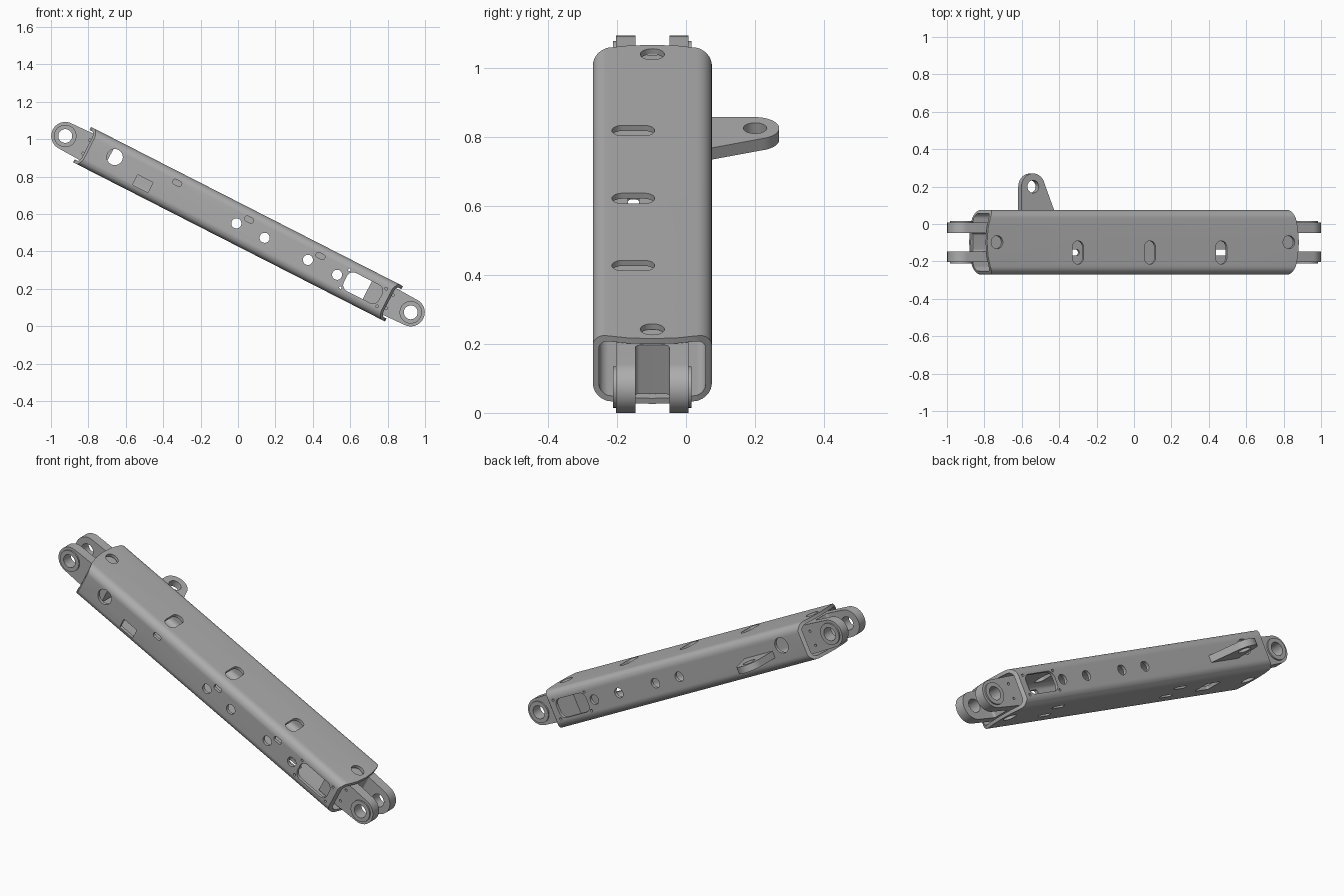
import bpy, bmesh, math
from mathutils import Matrix

if "Cube" in bpy.data.objects:
    bpy.data.objects.remove(bpy.data.objects["Cube"])

steel = bpy.data.materials.new("grey_steel")
steel.use_nodes = True
GREY = (0.42, 0.42, 0.42, 1)
steel.diffuse_color = GREY
steel.node_tree.nodes["Principled BSDF"].inputs["Base Color"].default_value = GREY

# The arm is modelled lying along x, then tilted into place
PLACE = Matrix.Translation((0, -0.0975, 0.546)) @ Matrix.Rotation(math.radians(27.04), 4, 'Y')
HALF_Y, HALF_Z, WALL = 0.1725, 0.106, 0.018
EYE, EYE_R = 1.037, 0.075


def arc(cx, cy, r, a0, a1, n):
    angles = [math.radians(a0 + (a1 - a0) * i / n) for i in range(n + 1)]
    return [(cx + r * math.cos(a), cy + r * math.sin(a)) for a in angles]


def rounded(cx, cy, hx, hy, r, n=8):
    pts = []
    for i, (sx, sy) in enumerate(((1, 1), (-1, 1), (-1, -1), (1, -1))):
        pts += arc(cx + sx * (hx - r), cy + sy * (hy - r), r, 90 * i, 90 * i + 90, n)
    return pts


def circle(cx, cy, r):
    return rounded(cx, cy, r, r, r)


def prism(axis, outline, lo, hi):
    return axis, outline, lo, hi


def mesh_object(name, prisms):
    bm = bmesh.new()
    place = {'X': lambda a, b, t: (t, a, b),
             'Y': lambda a, b, t: (a, t, b),
             'Z': lambda a, b, t: (a, b, t)}
    for axis, outline, lo, hi in prisms:
        clean = [p for i, p in enumerate(outline) if math.dist(p, outline[i - 1]) > 1e-5]
        rings = [[bm.verts.new(place[axis](a, b, t)) for a, b in clean] for t in (lo, hi)]
        bm.faces.new(rings[0])
        bm.faces.new(rings[1])
        for i in range(len(clean)):
            bm.faces.new((rings[0][i - 1], rings[0][i], rings[1][i], rings[1][i - 1]))
    bmesh.ops.recalc_face_normals(bm, faces=bm.faces)
    mesh = bpy.data.meshes.new(name)
    bm.to_mesh(mesh)
    bm.free()
    mesh.materials.append(steel)
    obj = bpy.data.objects.new(name, mesh)
    bpy.context.collection.objects.link(obj)
    return obj


def part(name, solids, *steps):
    """Build solids, apply (operation, prisms) booleans, shade and place."""
    obj = mesh_object(name, solids)
    bpy.ops.object.select_all(action='DESELECT')
    bpy.context.view_layer.objects.active = obj
    obj.select_set(True)
    for operation, prisms in steps:
        cutter = mesh_object("cutter", prisms)
        cutter.hide_render = True
        mod = obj.modifiers.new("cut", 'BOOLEAN')
        mod.operation, mod.object, mod.solver = operation, cutter, 'EXACT'
        bpy.ops.object.modifier_apply(modifier=mod.name)
        bpy.data.objects.remove(cutter)
    bpy.ops.object.shade_smooth_by_angle(angle=math.radians(30))
    obj.matrix_world = PLACE
    return obj


# Openings in the tube walls
def front(outline):
    return prism('Y', outline, -HALF_Y - 0.02, -HALF_Y + 0.03)


def back(outline):
    return prism('Y', outline, HALF_Y - 0.03, HALF_Y + 0.02)


def top(outline):
    return prism('Z', outline, HALF_Z - 0.03, HALF_Z + 0.02)


def bottom(outline):
    return prism('Z', outline, -HALF_Z - 0.02, -HALF_Z + 0.03)


side_shapes = [circle(-0.75, 0.02, 0.043), rounded(0.75, 0, 0.105, 0.054, 0.036)]
side_shapes += [circle(x, 0, 0.027) for x in (-0.01, 0.16, 0.42, 0.595)]
side_shapes += [circle(x, z, 0.007) for x in (0.642, 0.862) for z in (-0.053, 0.053)]
openings = [wall(s) for s in side_shapes for wall in (front, back)]
openings.append(front(rounded(-0.552, -0.038, 0.046, 0.03, 0.004)))
for x in (-0.39, 0.042, 0.47):
    openings.append(front(rounded(x, 0.049, 0.025, 0.014, 0.012)))
    openings.append(top(rounded(x, -0.055, 0.033, 0.062, 0.032)))
for x in (-0.876, 0.876):
    openings += [wall(circle(x, 0, 0.035)) for wall in (top, bottom)]
for x in (-0.325, 0.57):
    openings += [bottom(rounded(x, y, 0.042, 0.016, 0.015)) for y in (-0.055, 0.055)]
openings.append(bottom(rounded(-0.58, 0, 0.05, 0.05, 0.01)))

# Box tube with bulged ends
quarter = [(0.885, 0.18), (0.9, 0.165), (0.917, 0.13), (0.93, 0.075), (0.936, 0)]
right_end = [(x, -y) for x, y in quarter] + quarter[-2::-1]
end_trim = right_end + [(-x, -y) for x, y in right_end]
part("box_tube",
     [prism('X', rounded(0, 0, HALF_Y, HALF_Z, 0.045), -0.96, 0.96)],
     ('DIFFERENCE', [prism('X', rounded(0, 0, HALF_Y - WALL, HALF_Z - WALL, 0.03), -1, 1)]),
     ('INTERSECT', [prism('Z', end_trim, -0.2, 0.2)]),
     ('DIFFERENCE', openings))

# Forked eye at each end, with raised bosses on the outer faces
for side, s in (("left", 1), ("right", -1)):
    def flip(pts):
        return [(s * x, y) for x, y in pts]

    outline = [(0.776, -0.08), (0.9, -0.08)] + arc(EYE, 0, EYE_R, -90, 90, 24) + [(0.9, 0.08), (0.776, 0.08)]
    gap = rounded(1.03, 0, 0.105, 0.049, 0.012)
    bolts = [prism('Y', flip(circle(0.91, z, 0.007)), d - 0.015, d + 0.015)
             for z in (-0.04, 0.04) for d in (-0.105, 0.105)]
    part(side + "_fork", [prism('Y', flip(outline), -0.105, 0.105)],
         ('DIFFERENCE', [prism('Z', flip(gap), -0.2, 0.2)]),
         ('DIFFERENCE', [prism('Y', flip(circle(EYE, 0, 0.037)), -0.2, 0.2)]),
         ('DIFFERENCE', bolts))
    ring = flip(circle(EYE, 0, 0.06))
    part(side + "_fork_bosses",
         [prism('Y', ring, -0.1135, -0.1), prism('Y', ring, 0.1, 0.1135)],
         ('DIFFERENCE', [prism('Y', flip(circle(EYE, 0, 0.037)), -0.2, 0.2)]))

# Side lug on the back wall
lug = [(-0.677, 0.157), (-0.475, 0.157)] + arc(-0.607, 0.2975, 0.07, 15, 180, 20)
part("side_lug", [prism('Z', lug, -0.035, 0.003)],
     ('DIFFERENCE', [prism('Z', circle(-0.607, 0.2975, 0.034), -0.1, 0.1)]))
